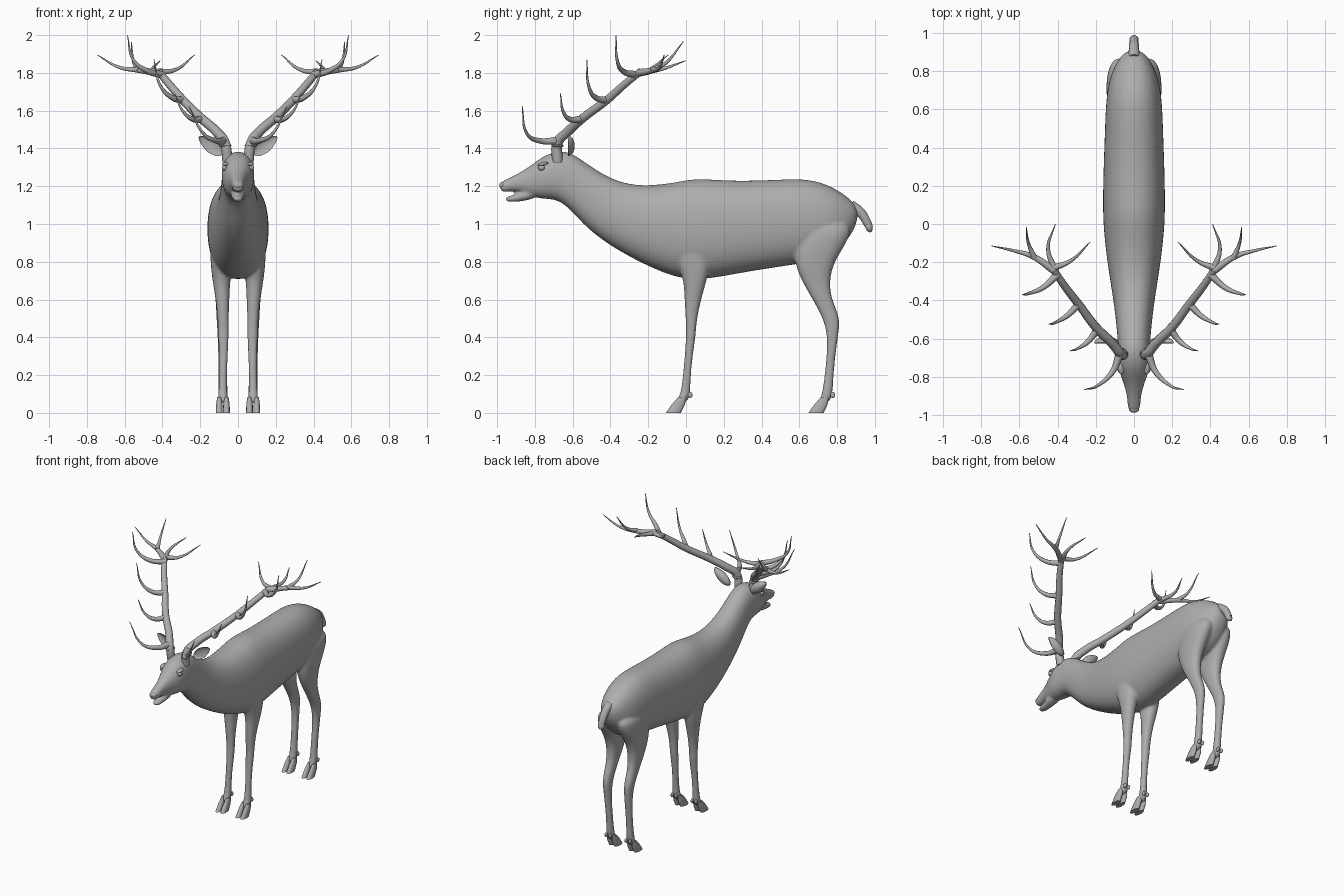
import bpy, bmesh
from math import sin, cos, pi, radians
from mathutils import Matrix, Vector

default_cube = bpy.data.objects.get("Cube")
if default_cube:
    bpy.data.objects.remove(default_cube, do_unlink=True)

# One plain clay grey for everything
grey = bpy.data.materials.new("clay_grey")
grey.use_nodes = True
grey.diffuse_color = (.42, .42, .42, 1)
grey.node_tree.nodes["Principled BSDF"].inputs["Base Color"].default_value = grey.diffuse_color


def add_object(name, data):
    obj = bpy.data.objects.new(name, data)
    bpy.context.scene.collection.objects.link(obj)
    data.materials.append(grey)
    return obj


def mesh_object(name, bm, mirrored=False):
    """Turn a bmesh into a smooth shaded object, optionally mirrored over x."""
    bmesh.ops.recalc_face_normals(bm, faces=bm.faces)
    mesh = bpy.data.meshes.new(name)
    bm.to_mesh(mesh)
    bm.free()
    mesh.shade_smooth()
    obj = add_object(name, mesh)
    if mirrored:
        obj.modifiers.new("Mirror", 'MIRROR').use_mirror_merge = False
    return obj


def bake(obj):
    """Replace an object's data by its evaluated mesh."""
    bpy.context.view_layer.update()
    graph = bpy.context.evaluated_depsgraph_get()
    mesh = bpy.data.meshes.new_from_object(obj.evaluated_get(graph))
    name = obj.name
    bpy.data.objects.remove(obj, do_unlink=True)
    mesh.shade_smooth()
    mesh.materials.clear()
    return add_object(name, mesh)


def loft(bm, rings, sides=16):
    """Skin rounded rings; each is (top y, top z, bottom y, bottom z, centre x, half width)."""
    def soft(value):
        return (abs(value) ** .88) * (1 if value > 0 else -1)

    loops = []
    for top_y, top_z, low_y, low_z, x, half in rings:
        top, low = Vector((x, top_y, top_z)), Vector((x, low_y, low_z))
        middle, reach = (top + low) / 2, (top - low) / 2
        side = Vector((half, 0, 0))
        angles = [2 * pi * i / sides for i in range(sides)]
        loops.append([bm.verts.new(middle + side * soft(cos(a)) + reach * soft(sin(a)))
                      for a in angles])
    for first, second in zip(loops, loops[1:]):
        for i in range(sides):
            j = (i + 1) % sides
            bm.faces.new((first[i], first[j], second[j], second[i]))
    bm.faces.new(loops[0])
    bm.faces.new(loops[-1])


def leg_rings(sections, sign, shift_x=0, shift_y=0):
    """Level rings from (height, front y, back y, centre x, half width)."""
    return [(back + shift_y, z, front + shift_y, z, sign * (x + shift_x), half)
            for z, front, back, x, half in sections]


def ball(bm, centre, size, turn=Matrix()):
    place = Matrix.Translation(centre) @ turn @ Matrix.Diagonal((*size, 1))
    return bmesh.ops.create_uvsphere(bm, u_segments=24, v_segments=16, radius=1, matrix=place)


def tubes(name, paths, mirrored=False):
    """Tapered tubes; each path is (start radius, end radius, points)."""
    curve = bpy.data.curves.new(name, 'CURVE')
    curve.dimensions = '3D'
    curve.bevel_depth = 1
    curve.bevel_resolution = 3
    curve.resolution_u = 8
    curve.use_fill_caps = True
    for start, end, points in paths:
        spline = curve.splines.new('BEZIER')
        spline.bezier_points.add(len(points) - 1)
        for i, (knot, co) in enumerate(zip(spline.bezier_points, points)):
            knot.co = co
            knot.handle_left_type = knot.handle_right_type = 'AUTO'
            knot.radius = start + (end - start) * i / (len(points) - 1)
    obj = bake(add_object(name, curve))
    if mirrored:
        obj.modifiers.new("Mirror", 'MIRROR').use_mirror_merge = False
    return obj


# Trunk, neck and head: top y, top z, bottom y, bottom z, half width
trunk = [
    (-.985, 1.215, -.985, 1.175, .02), (-.97, 1.23, -.96, 1.165, .034),
    (-.9, 1.26, -.89, 1.18, .036), (-.82, 1.31, -.82, 1.14, .06),
    (-.75, 1.37, -.74, 1.13, .09), (-.65, 1.395, -.67, 1.125, .086),
    (-.58, 1.365, -.6, 1.06, .088), (-.46, 1.275, -.52, .97, .098),
    (-.33, 1.215, -.4, .88, .115), (-.2, 1.205, -.24, .79, .14),
    (-.05, 1.225, -.06, .71, .16), (.05, 1.25, .08, .695, .167),
    (.25, 1.23, .28, .735, .164), (.5, 1.24, .5, .77, .155),
    (.65, 1.245, .64, .79, .15), (.77, 1.205, .75, .82, .132),
    (.86, 1.145, .83, .88, .095), (.92, 1.08, .9, .98, .045)]
jaw = [
    (-.958, 1.142, -.955, 1.12, .018), (-.93, 1.15, -.92, 1.115, .028),
    (-.88, 1.165, -.87, 1.12, .032), (-.78, 1.22, -.78, 1.135, .05)]

# Legs: height, front y, back y, centre x, half width
front_leg = [
    (.98, -.1, .13, .085, .06), (.82, -.06, .14, .09, .06),
    (.7, -.01, .11, .088, .048), (.6, -.01, .08, .082, .036),
    (.48, 0, .055, .078, .029), (.4, 0, .052, .077, .029),
    (.3, -.007, .034, .077, .022), (.14, -.022, .022, .08, .021),
    (.09, -.035, .025, .08, .027), (.05, -.055, 0, .08, .024)]
hind_leg = [
    (1.02, .6, .9, .07, .07), (.9, .57, .855, .08, .068),
    (.8, .57, .785, .085, .056), (.7, .61, .76, .085, .044),
    (.6, .67, .77, .085, .034), (.5, .725, .822, .085, .029),
    (.4, .753, .803, .083, .025), (.2, .735, .78, .08, .022),
    (.09, .718, .778, .08, .027), (.05, .7, .755, .08, .024)]
hoof_gap = .755

bm = bmesh.new()
for rings in (trunk, jaw):
    loft(bm, [(*ring[:4], 0, ring[4]) for ring in rings])
for sign in (1, -1):
    for leg in (front_leg, hind_leg):
        loft(bm, leg_rings(leg, sign))
body = mesh_object("body", bm)
body.modifiers.new("Round", 'SUBSURF').levels = 2
remesh = body.modifiers.new("Blend", 'REMESH')
remesh.mode = 'VOXEL'
remesh.voxel_size = .008
smooth = body.modifiers.new("Soften", 'SMOOTH')
smooth.factor = .5
smooth.iterations = 6
bake(body)

# Cloven hooves and dewclaws
toe = [(.085, -.04, .0, .08, .011), (.045, -.075, -.005, .08, .017), (0, -.107, -.027, .08, .018)]
bm = bmesh.new()
for shift in (0, hoof_gap):
    for split in (-.019, .019):
        loft(bm, leg_rings(toe, 1, split, shift))
        ball(bm, (.08 + split * .8, shift + .022, .095), (.009, .013, .016))
hooves = mesh_object("hooves", bm, mirrored=True)
hooves.data.set_sharp_from_angle(angle=radians(45))

# Cupped ears
bm = bmesh.new()
ball(bm, (0, 0, 0), (.078, .036, .036))
for v in bm.verts:
    if v.co.y < 0:
        v.co.y *= -.45
    v.co.z *= 1 - 4 * max(v.co.x, 0)
bm.transform(Matrix.Translation((.145, -.625, 1.415)) @ Matrix.Rotation(radians(-38), 4, 'Y'))
mesh_object("ears", bm, mirrored=True)

# Eyes with a brow above
bm = bmesh.new()
ball(bm, (.07, -.765, 1.298), (.016, .018, .016))
ball(bm, (.066, -.757, 1.318), (.018, .03, .009), Matrix.Rotation(radians(12), 4, 'X'))
mesh_object("eyes", bm, mirrored=True)

# Nose pad
bm = bmesh.new()
ball(bm, (0, -.972, 1.205), (.026, .016, .018))
mesh_object("nose", bm)

# Tail
tubes("tail", [(.03, .02, [(0, .87, 1.1), (0, .925, 1.06), (0, .96, 1.005), (0, .972, .98)])])
bm = bmesh.new()
ball(bm, (0, .968, .985), (.024, .019, .03), Matrix.Rotation(radians(20), 4, 'X'))
mesh_object("tail_tip", bm)

# Antlers: main beam, then tines from the brow up to the crown
tip = .002
tubes("antlers", [
    (.029, .019, [(.055, -.68, 1.33), (.07, -.68, 1.43), (.11, -.63, 1.485), (.2, -.54, 1.565),
                  (.29, -.42, 1.655), (.36, -.33, 1.735), (.42, -.24, 1.808)]),
    (.022, tip, [(.075, -.68, 1.44), (.11, -.77, 1.44), (.18, -.84, 1.475), (.26, -.868, 1.625)]),
    (.02, tip, [(.19, -.55, 1.555), (.24, -.615, 1.555), (.29, -.65, 1.595), (.335, -.665, 1.69)]),
    (.02, tip, [(.29, -.42, 1.655), (.35, -.48, 1.67), (.41, -.515, 1.73), (.445, -.525, 1.87)]),
    (.02, tip, [(.4, -.265, 1.79), (.48, -.335, 1.81), (.555, -.365, 1.87), (.585, -.37, 1.997)]),
    (.021, tip, [(.41, -.25, 1.8), (.53, -.17, 1.815), (.63, -.14, 1.83), (.745, -.115, 1.895)]),
    (.016, tip, [(.52, -.18, 1.815), (.55, -.11, 1.85), (.565, -.015, 1.965)]),
    (.018, tip, [(.41, -.25, 1.8), (.45, -.13, 1.82), (.412, 0, 1.865)]),
    (.018, tip, [(.42, -.23, 1.805), (.335, -.195, 1.815), (.23, -.095, 1.895)]),
], mirrored=True)

# Burr rings where the antlers leave the skull
bm = bmesh.new()
ball(bm, (.068, -.68, 1.415), (.033, .033, .011))
mesh_object("antler_burrs", bm, mirrored=True)
